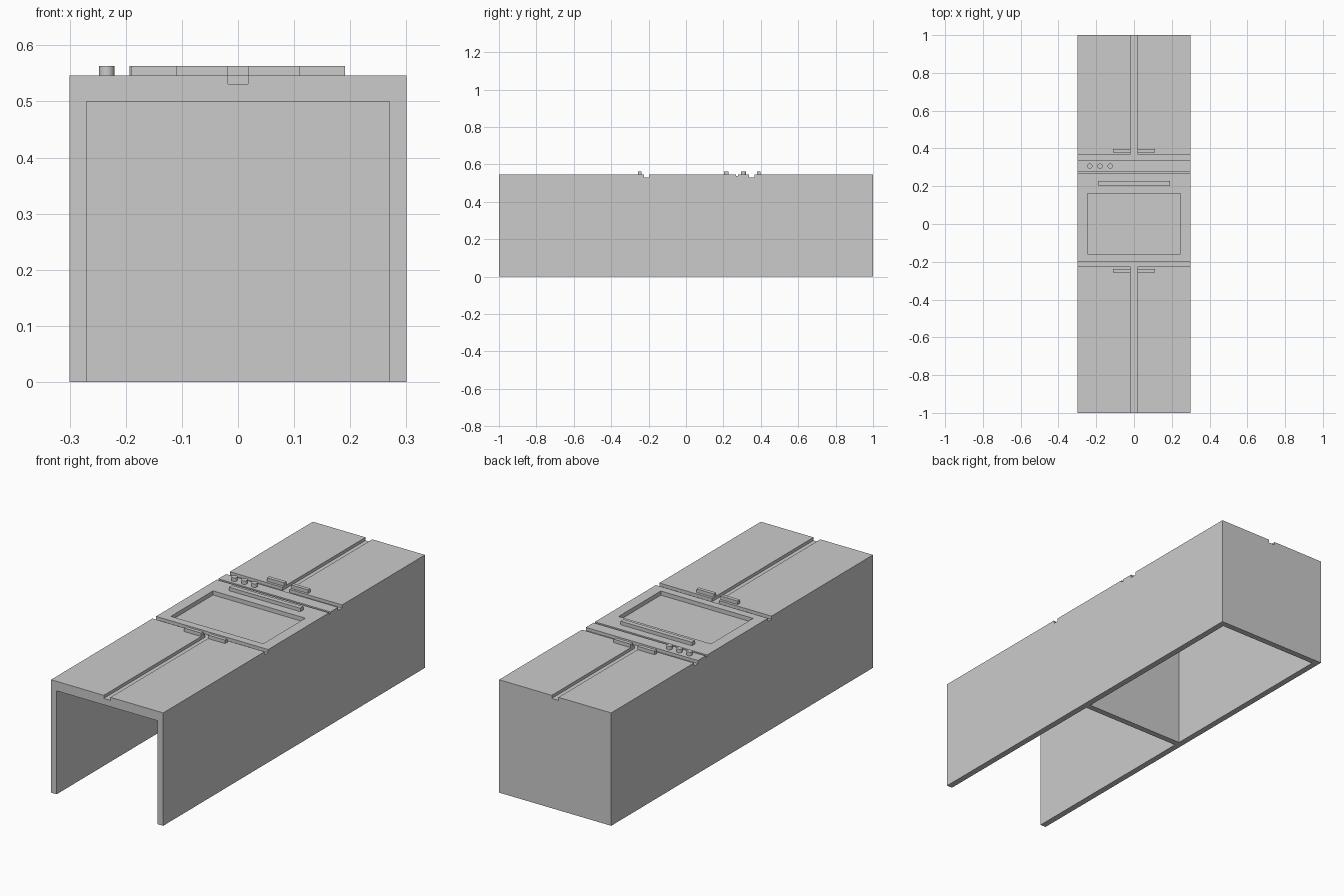
import bpy
import bmesh
from mathutils import Matrix, Vector

if "Cube" in bpy.data.objects:
    bpy.data.objects.remove(bpy.data.objects["Cube"], do_unlink=True)

GREY = (0.6, 0.6, 0.6, 1.0)
TOP = 0.546          # door face level
RAISED = 0.563       # handle and knob level
GROOVE = 0.531       # groove floor level
HALF = 0.30          # half width
WALL = 0.03

grey = bpy.data.materials.new("plain_grey")
grey.use_nodes = True
grey.diffuse_color = GREY
grey.node_tree.nodes["Principled BSDF"].inputs["Base Color"].default_value = GREY


def add_object(name, bm):
    mesh = bpy.data.meshes.new(name)
    bm.to_mesh(mesh)
    bm.free()
    mesh.materials.append(grey)
    obj = bpy.data.objects.new(name, mesh)
    bpy.context.collection.objects.link(obj)
    return obj


def box(name, x, y, z):
    """Box from (min, max) pairs."""
    low, high = (Vector(corner) for corner in zip(x, y, z))
    bm = bmesh.new()
    move = Matrix.Translation((low + high) / 2) @ Matrix.Diagonal((*(high - low), 1))
    bmesh.ops.create_cube(bm, size=1, matrix=move)
    return add_object(name, bm)


def knob(name, x, y, radius):
    bm = bmesh.new()
    bmesh.ops.create_cone(bm, cap_ends=True, segments=24, radius1=radius, radius2=radius,
                          depth=RAISED - TOP,
                          matrix=Matrix.Translation((x, y, (TOP + RAISED) / 2)))
    for face in bm.faces:
        face.smooth = len(face.verts) == 4
    for edge in bm.edges:
        edge.smooth = all(f.smooth for f in edge.link_faces)
    return add_object(name, bm)


def cut(target, x, y, z):
    cutter = box("cutter", x, y, z)
    cutter.hide_render = True
    mod = target.modifiers.new("cut", "BOOLEAN")
    mod.operation = "DIFFERENCE"
    mod.solver = "EXACT"
    mod.object = cutter
    bpy.context.view_layer.update()
    result = target.evaluated_get(bpy.context.evaluated_depsgraph_get())
    mesh = bpy.data.meshes.new_from_object(result)
    target.modifiers.clear()
    target.data = mesh
    bpy.data.objects.remove(cutter, do_unlink=True)


# Cabinet shell: two hollow bays with a shelf left between them
cabinet = box("cabinet", (-HALF, HALF), (-1, 1), (0, TOP))
inside = (WALL - HALF, HALF - WALL)
for bay in ((-1.1, -0.025), (0.005, 1 - WALL)):
    cut(cabinet, inside, bay, (-0.1, 0.5))

# Grooves across the face, around the oven and its control panel
for y, floor in (((-0.225, -0.198), GROOVE), ((0.267, 0.278), 0.537),
                 ((0.337, 0.367), GROOVE)):
    cut(cabinet, (-0.4, 0.4), y, (floor, 0.6))

# Gaps between the paired doors
for y in ((-1.1, -0.21), (0.35, 1.1)):
    cut(cabinet, (-0.018, 0.018), y, (GROOVE, 0.6))

# Recessed oven window
cut(cabinet, (-0.247, 0.247), (-0.16, 0.162), (0.526, 0.6))
cabinet.data.name = "cabinet"

# Door handles, mirrored left and right
for level, y in (("lower", (-0.256, -0.238)), ("upper", (0.379, 0.397))):
    box(level + "_left_handle", (0.018, 0.11), y, (TOP, RAISED))
    box(level + "_right_handle", (-0.11, -0.018), y, (TOP, RAISED))

# Oven handle and control knobs
box("oven_handle", (-0.191, 0.191), (0.204, 0.227), (TOP, RAISED))
for i in range(3):
    knob(f"control_knob_{i + 1}", -0.234 + i * 0.054, 0.307, 0.0137)
